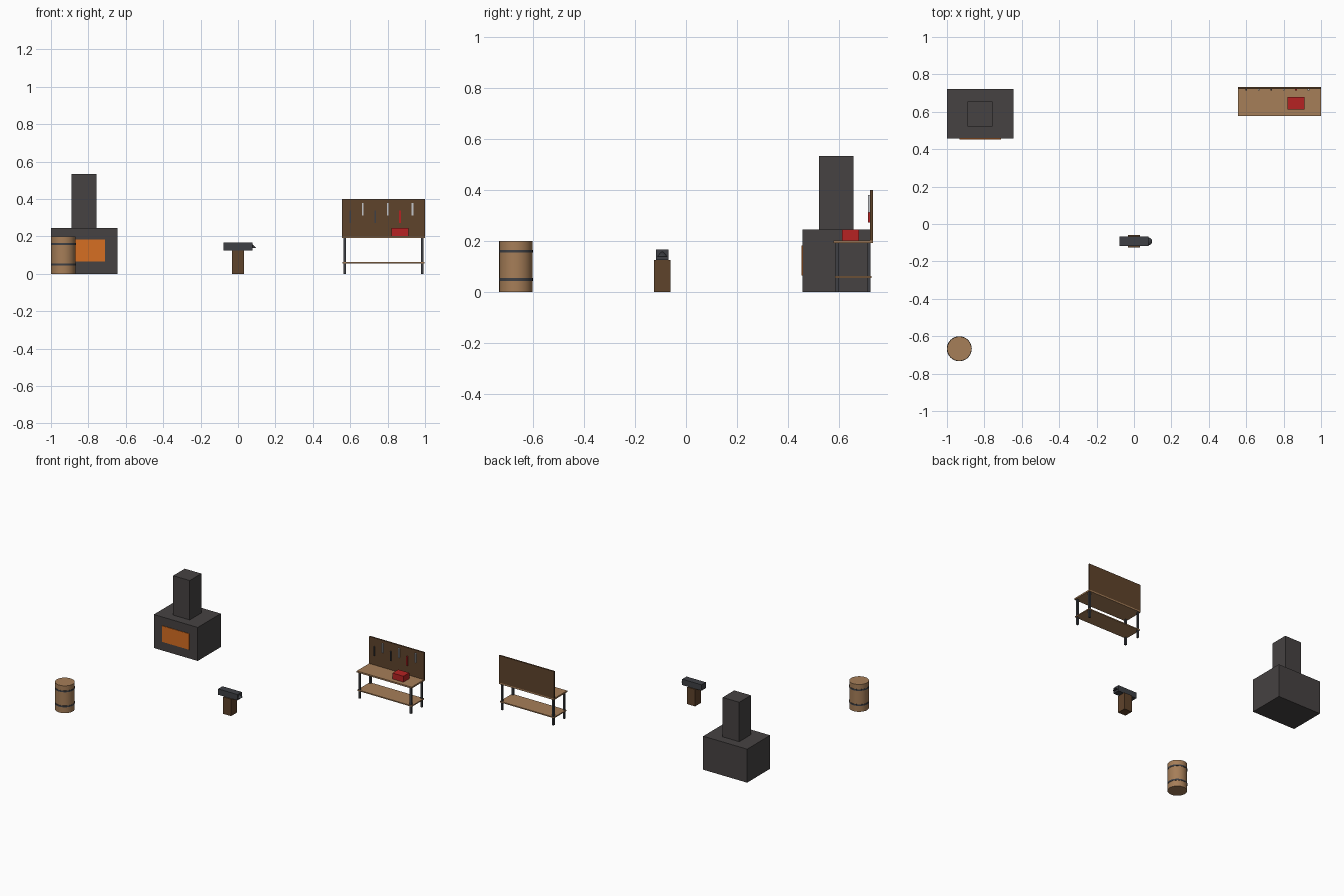
import bpy, math

if "Cube" in bpy.data.objects:
    bpy.data.objects.remove(bpy.data.objects["Cube"])


def material(name, r, g, b):
    """Flat material from an sRGB 0-255 colour."""
    def lin(c):
        c /= 255
        return c / 12.92 if c < 0.04045 else ((c + 0.055) / 1.055) ** 2.4
    m = bpy.data.materials.new(name)
    m.diffuse_color = (lin(r), lin(g), lin(b), 1)
    m.use_nodes = True
    m.node_tree.nodes["Principled BSDF"].inputs["Base Color"].default_value = m.diffuse_color
    return m


STONE = material("charcoal_stone", 70, 66, 66)
FIRE = material("fire_orange", 214, 110, 34)
WOOD = material("light_wood", 166, 126, 88)
DARK_WOOD = material("dark_wood", 95, 67, 43)
IRON = material("dark_iron", 62, 64, 69)
STEEL = material("bright_steel", 196, 198, 202)
RED = material("tool_red", 182, 34, 34)


def box(name, x, y, z, mat):
    """Box spanning the (low, high) ranges x, y, z."""
    bpy.ops.mesh.primitive_cube_add(
        size=1, location=[(a + b) / 2 for a, b in (x, y, z)])
    ob = bpy.context.object
    ob.name = name
    ob.scale = [b - a for a, b in (x, y, z)]
    bpy.ops.object.transform_apply(location=False, rotation=False, scale=True)
    ob.data.materials.append(mat)
    return ob


def round_part(name, x, y, z, r_low, r_high, mat, sides=32):
    """Upright cylinder or cone spanning the z range."""
    bpy.ops.mesh.primitive_cone_add(
        vertices=sides, radius1=r_low, radius2=r_high, depth=z[1] - z[0],
        location=(x, y, (z[0] + z[1]) / 2))
    ob = bpy.context.object
    ob.name = name
    ob.data.materials.append(mat)
    bpy.ops.object.shade_smooth_by_angle(angle=math.radians(35))
    return ob


def around(centre, half):
    return (centre - half, centre + half)


# Forge: hearth block, chimney and glowing mouth
box("forge_base", (-1, -0.645), (0.456, 0.722), (0, 0.245), STONE)
box("forge_chimney", around(-0.823, 0.067), around(0.589, 0.067), (0.245, 0.533), STONE)
box("forge_mouth", (-0.933, -0.712), (0.452, 0.457), (0.065, 0.182), FIRE)

# Barrel with two iron hoops
bx, by = -0.934, -0.667
round_part("barrel_body", bx, by, (0, 0.2), 0.065, 0.065, WOOD)
for i, hz in enumerate((0.049, 0.159)):
    round_part(f"barrel_hoop_{i + 1}", bx, by, around(hz, 0.0055), 0.0667, 0.0667, IRON)

# Anvil on a wooden stump, with a small horn
ay = -0.093
box("anvil_stump", around(0, 0.032), around(ay, 0.033), (0, 0.124), DARK_WOOD)
box("anvil_body", around(0, 0.078), around(ay, 0.025), (0.124, 0.167), IRON)
round_part("anvil_horn", 0.076, ay, (0.138, 0.16), 0.021, 0, IRON)

# Workbench: top, shelf, legs and tool board
box("bench_top", (0.556, 1), (0.578, 0.732), (0.191, 0.202), WOOD)
box("bench_shelf", (0.558, 0.998), (0.584, 0.726), (0.055, 0.063), WOOD)
for side, lx in (("left", 0.57), ("right", 0.985)):
    for end, ly in (("front", 0.593), ("back", 0.717)):
        box(f"bench_leg_{end}_{side}", around(lx, 0.0065), around(ly, 0.0065), (0, 0.191), IRON)
box("tool_board", (0.556, 1), (0.721, 0.732), (0.2, 0.4), DARK_WOOD)

# Hanging tools, alternating low and high
for i, mat in enumerate((IRON, STEEL, IRON, STEEL, RED, STEEL)):
    zc = 0.345 if i % 2 else 0.305
    box(f"hanging_tool_{i + 1}", around(0.6 + i * 0.0667, 0.0048),
        (0.713, 0.7215), around(zc, 0.034), mat)

# Toolbox on the bench
box("toolbox", (0.822, 0.911), (0.611, 0.678), (0.202, 0.245), RED)
